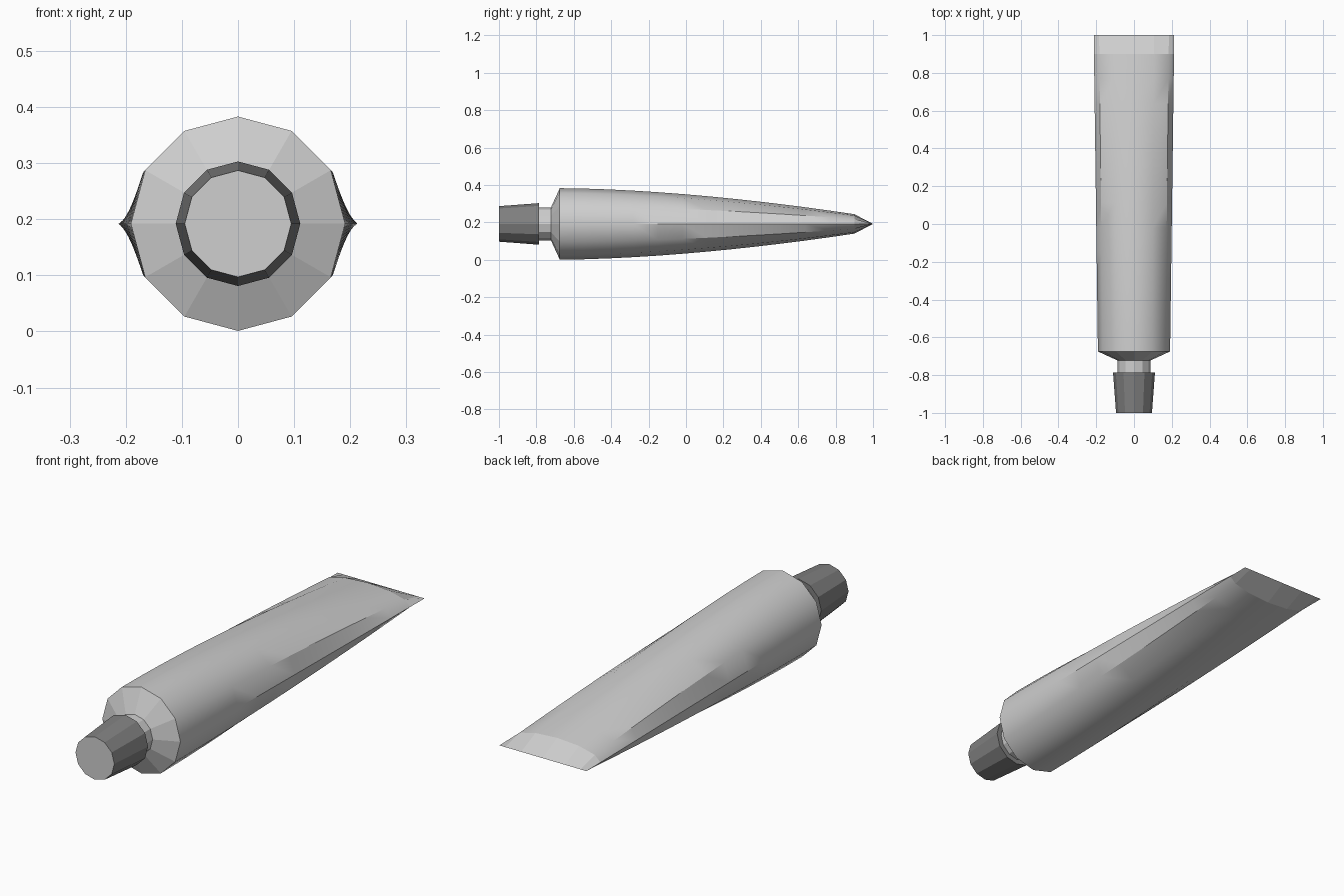
import bpy, bmesh, math

if "Cube" in bpy.data.objects:
    bpy.data.objects.remove(bpy.data.objects["Cube"])

N = 12          # sides of every cross-section
ZC = 0.192      # axis height


def material(name, v):
    m = bpy.data.materials.new(name)
    m.diffuse_color = (v, v, v, 1)
    m.use_nodes = True
    m.node_tree.nodes["Principled BSDF"].inputs["Base Color"].default_value = m.diffuse_color
    return m


light = material("light_grey", 0.62)
dark = material("dark_grey", 0.22)


def loft(name, sections, mats, smooth=False, cap_front=False, cap_back=False):
    """Skin elliptical 12-sided sections given as (y, half_width, half_height)."""
    bm = bmesh.new()
    rings = []
    for y, w, h in sections:
        rings.append([bm.verts.new((w * math.sin(2 * math.pi * i / N), y,
                                    ZC + h * math.cos(2 * math.pi * i / N)))
                      for i in range(N)])
    for a, b in zip(rings, rings[1:]):
        for i in range(N):
            j = (i + 1) % N
            bm.faces.new((a[i], a[j], b[j], b[i])).smooth = smooth
    if cap_front:
        bm.faces.new(rings[0]).material_index = len(mats) - 1
    if cap_back:
        bm.faces.new(rings[-1])
    bmesh.ops.remove_doubles(bm, verts=bm.verts, dist=1e-5)
    bmesh.ops.recalc_face_normals(bm, faces=bm.faces)
    # keep the creased flanks sharp
    for e in bm.edges:
        if len(e.link_faces) == 2:
            e.smooth = e.calc_face_angle(0) < math.radians(33)
    me = bpy.data.meshes.new(name)
    bm.to_mesh(me)
    bm.free()
    for m in mats:
        me.materials.append(m)
    ob = bpy.data.objects.new(name, me)
    bpy.context.collection.objects.link(ob)
    return ob


# Tube body: round at the shoulder, flattening towards the tail
ROWS = 12
body = []
for k in range(ROWS + 1):
    t = k / ROWS
    body.append((-0.675 + 1.575 * t, 0.191 + 0.021 * t, 0.191 - 0.139 * t ** 1.7))
loft("tube_body", body, [light], smooth=True)

# Crimped tail: closes to a straight line
loft("tail_seam", [(0.9, 0.212, 0.052), (1.0, 0.213, 0.0)], [light])

# Shoulder cone and neck
loft("shoulder", [(-0.722, 0.088, 0.088), (-0.675, 0.191, 0.191)], [light])
loft("neck", [(-0.80, 0.088, 0.088), (-0.722, 0.088, 0.088)], [light])

# Tapered screw cap with a lighter end face
loft("cap", [(-1.0, 0.095, 0.095), (-0.787, 0.111, 0.111)], [dark, light],
     cap_front=True, cap_back=True)
